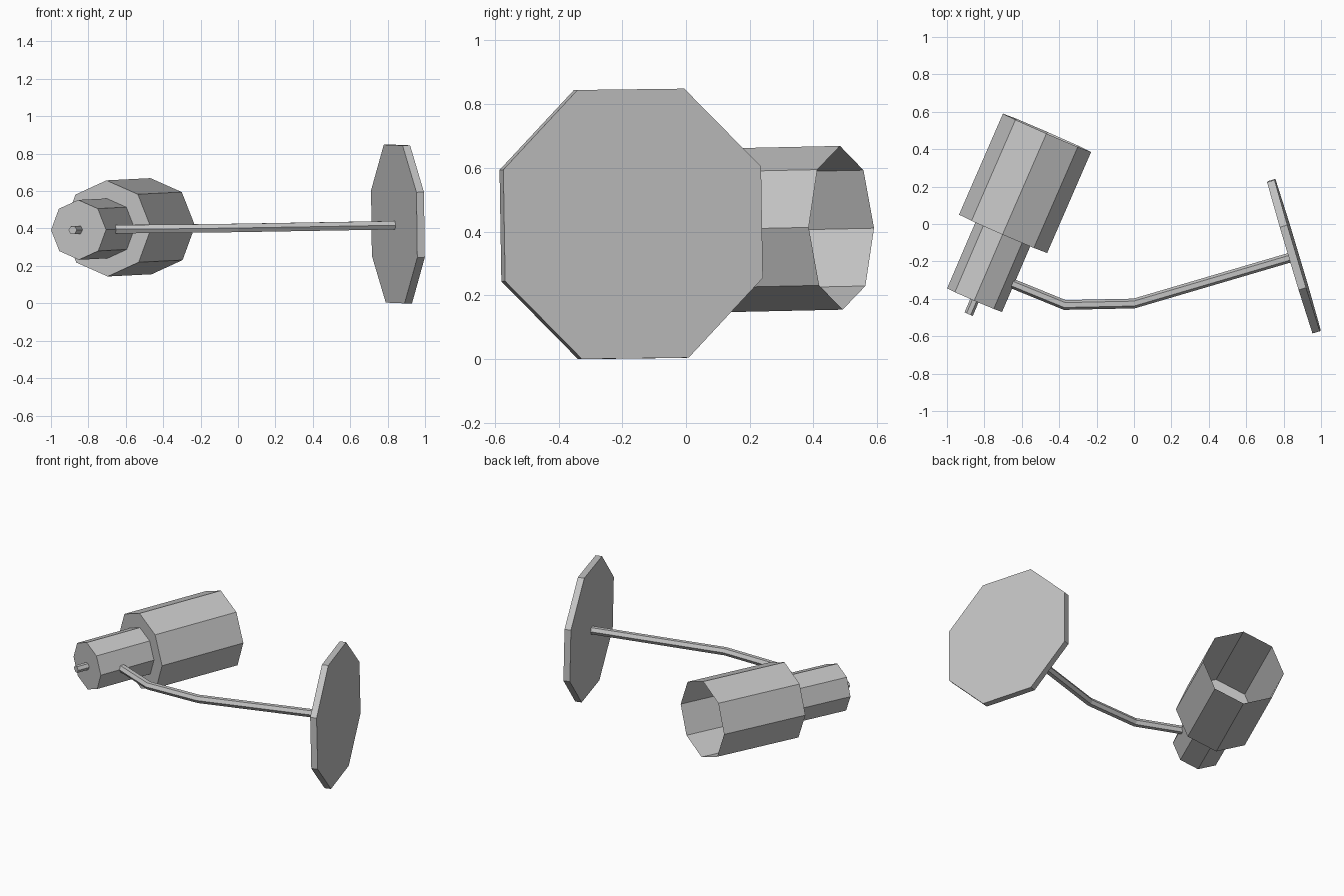
import bpy, bmesh, math
from mathutils import Vector

cube = bpy.data.objects.get("Cube")
if cube:
    bpy.data.objects.remove(cube, do_unlink=True)

# One plain grey for the whole lamp
grey = bpy.data.materials.new("plain_grey")
grey.use_nodes = True
grey.diffuse_color = (0.55, 0.55, 0.55, 1)
bsdf = next(n for n in grey.node_tree.nodes if n.type == 'BSDF_PRINCIPLED')
bsdf.inputs["Base Color"].default_value = (0.55, 0.55, 0.55, 1)

# The lamp leans very slightly, so "up" is not quite vertical
UP = Vector((-0.0125, -0.0163, 1)).normalized()


def lean(x, y, base=0.41):
    """Point on the leaning middle plane of the lamp."""
    return Vector((x, y, base + 0.0125 * x + 0.0163 * y))


def loft(name, stations, sides, phase=0.0, cap_end=True):
    """Skin polygon rings through (point, radius) stations, mitred at bends."""
    bm = bmesh.new()
    rings = []
    pts = [p for p, r in stations]
    for i, (p, r) in enumerate(stations):
        steps = [b - a for a, b in zip(pts[max(i - 1, 0):i + 1], pts[i:i + 2])]
        if i == 0:
            steps = [pts[1] - pts[0]]
        elif i < len(pts) - 1:
            steps = [pts[i] - pts[i - 1], pts[i + 1] - pts[i]]
        else:
            steps = [pts[i] - pts[i - 1]]
        dirs = [s.normalized() for s in steps if s.length > 1e-6]
        axis = sum(dirs, Vector()).normalized()
        side = axis.cross(UP).normalized() / axis.dot(dirs[0])
        up = side.cross(axis).normalized()
        ring = []
        for k in range(sides):
            a = phase + math.tau * k / sides
            ring.append(bm.verts.new(p + r * (math.cos(a) * side + math.sin(a) * up)))
        rings.append(ring)
    for a, b in zip(rings, rings[1:]):
        for k in range(sides):
            j = (k + 1) % sides
            bm.faces.new((a[k], a[j], b[j], b[k]))
    bm.faces.new(rings[0])
    if cap_end:
        bm.faces.new(rings[-1])
    bmesh.ops.recalc_face_normals(bm, faces=bm.faces)
    mesh = bpy.data.meshes.new(name)
    bm.to_mesh(mesh)
    bm.free()
    mesh.materials.append(grey)
    obj = bpy.data.objects.new(name, mesh)
    bpy.context.collection.objects.link(obj)
    return obj


# Stepped octagonal shade: narrow socket, shoulder, wide open-backed hood
neck = lean(-0.70, -0.0525)
loft("lamp_shade", [(lean(-0.8525, -0.4075), 0.16), (neck, 0.16),
                    (neck, 0.257), (lean(-0.465, 0.4875), 0.257)],
     8, cap_end=False)

# Small switch on the closed end
loft("switch_knob", [(lean(-0.884, -0.482), 0.024), (lean(-0.85, -0.402), 0.024)], 6)

# Bent hexagonal arm from socket to wall plate
path = [(-0.652, -0.318), (-0.37, -0.433), (0.0, -0.425), (0.84, -0.178)]
loft("arm", [(lean(x, y), 0.026) for x, y in path], 6)

# Octagonal wall plate, flat edge up
loft("wall_plate", [(lean(0.835, -0.178, 0.4163), 0.457),
                    (lean(0.875, -0.166, 0.4163), 0.457)], 8, math.pi / 8)
